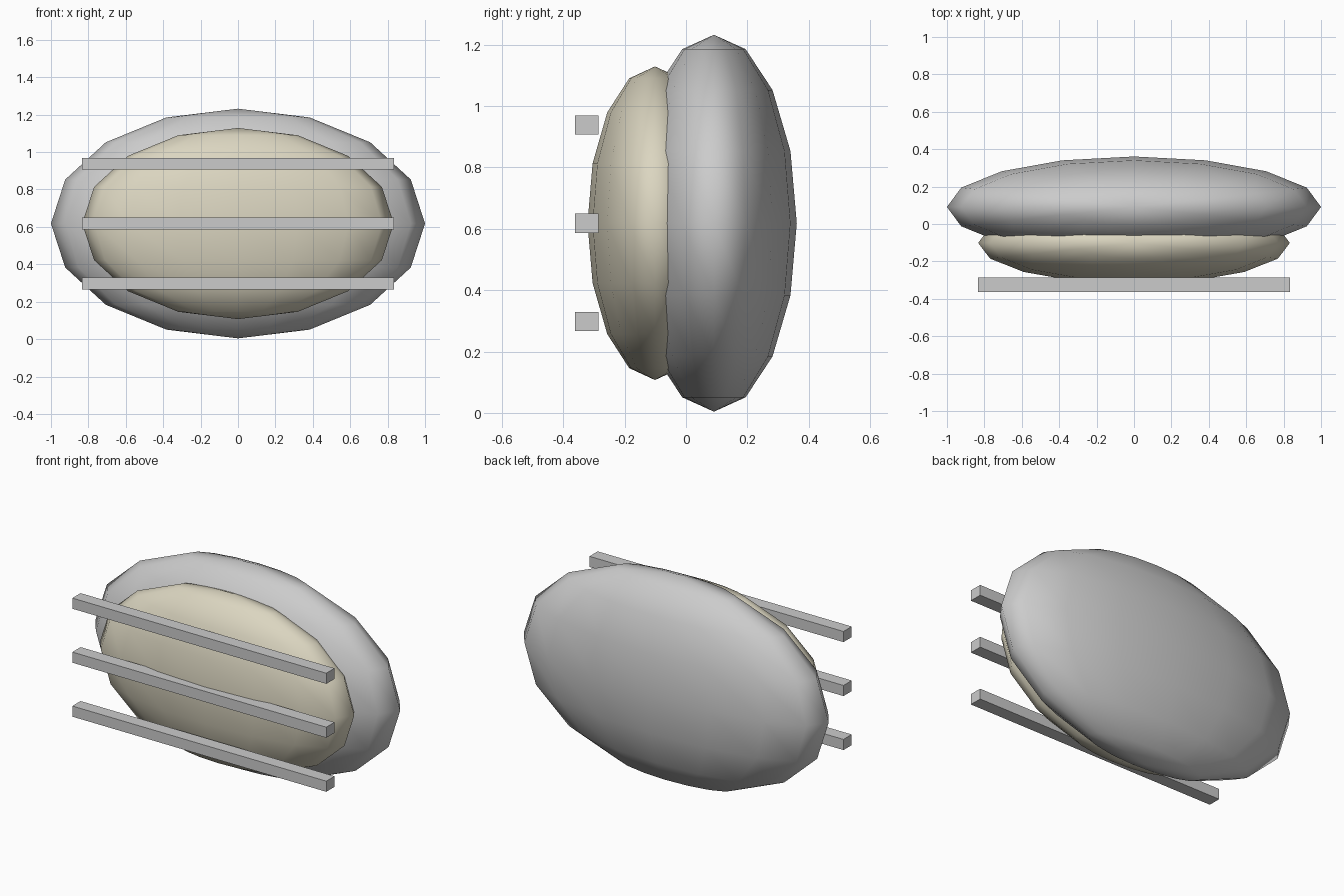
import bpy

if "Cube" in bpy.data.objects:
    bpy.data.objects.remove(bpy.data.objects["Cube"])

MID_Z = 0.618


def make_material(name, rgb):
    mat = bpy.data.materials.new(name)
    mat.use_nodes = True
    mat.diffuse_color = (*rgb, 1)
    mat.node_tree.nodes["Principled BSDF"].inputs["Base Color"].default_value = (*rgb, 1)
    return mat


def finish(name, scale, mat):
    obj = bpy.context.object
    obj.name = name
    obj.scale = scale
    bpy.ops.object.transform_apply(location=False, rotation=False, scale=True)
    obj.data.materials.append(mat)
    return obj


def ellipsoid(name, y, radii, mat):
    bpy.ops.mesh.primitive_uv_sphere_add(segments=16, ring_count=8, radius=1,
                                         location=(0, y, MID_Z))
    finish(name, radii, mat)
    bpy.ops.object.shade_smooth()


grey = make_material("light grey", (0.60, 0.60, 0.60))
cream = make_material("warm cream", (0.71, 0.67, 0.53))

# Rounded housing and the lens bulging from its front
ellipsoid("housing", 0.091, (1.0, 0.27, 0.614), grey)
ellipsoid("lens", -0.101, (0.833, 0.22, 0.511), cream)

# Three guard bars across the front
for label, offset in (("lower", -0.32), ("middle", 0), ("upper", 0.32)):
    bpy.ops.mesh.primitive_cube_add(size=1, location=(0, -0.324, MID_Z + offset))
    finish(label + "_guard_bar", (1.666, 0.077, 0.063), grey)
